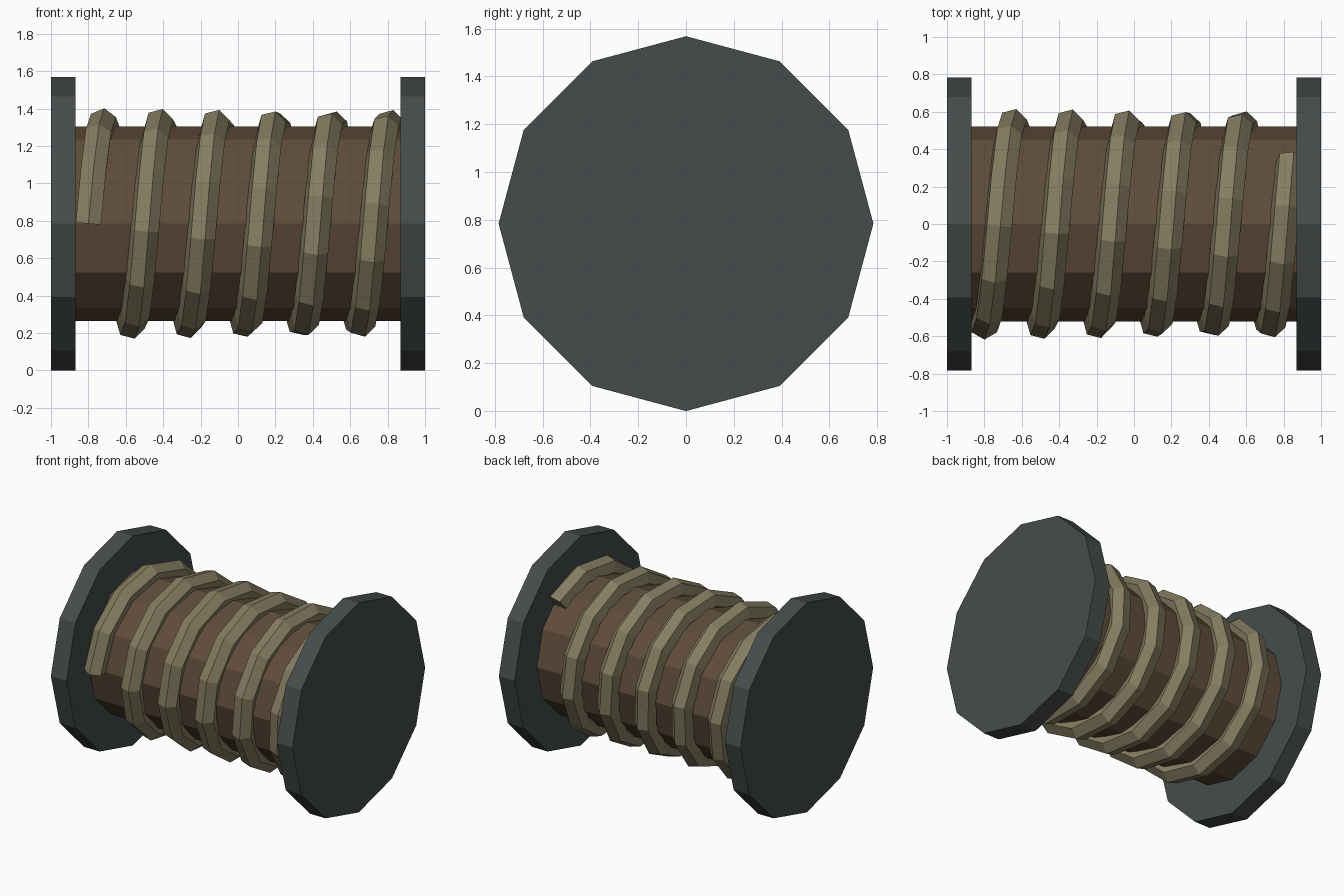
import bpy, bmesh
from math import sin, cos, pi, radians

if "Cube" in bpy.data.objects:
    bpy.data.objects.remove(bpy.data.objects["Cube"])

CZ = 0.784  # height of the spool axis


def material(name, color):
    m = bpy.data.materials.new(name)
    m.diffuse_color = (*color, 1)
    m.use_nodes = True
    m.node_tree.nodes["Principled BSDF"].inputs["Base Color"].default_value = m.diffuse_color
    return m


def sweep(name, rings, mat):
    """Skin a list of equal-sized point rings and cap both ends."""
    bm = bmesh.new()
    loops = [[bm.verts.new(p) for p in ring] for ring in rings]
    n = len(loops[0])
    for a, b in zip(loops, loops[1:]):
        for i in range(n):
            j = (i + 1) % n
            bm.faces.new((a[i], a[j], b[j], b[i]))
    bm.faces.new(loops[0])
    bm.faces.new(loops[-1])
    bmesh.ops.recalc_face_normals(bm, faces=bm.faces[:])
    mesh = bpy.data.meshes.new(name)
    bm.to_mesh(mesh)
    bm.free()
    mesh.materials.append(mat)
    obj = bpy.data.objects.new(name, mesh)
    bpy.context.collection.objects.link(obj)
    return obj


def disc(name, x0, x1, radius, mat):
    """Twelve-sided cylinder along x with a corner at the top."""
    rings = [[(x, radius * sin(i * pi / 6), CZ + radius * cos(i * pi / 6))
              for i in range(12)] for x in (x0, x1)]
    return sweep(name, rings, mat)


metal = material("dark_metal", (0.060, 0.073, 0.070))
wood = material("wood", (0.115, 0.073, 0.042))
hemp = material("hemp", (0.235, 0.205, 0.120))

# Drum and end plates
disc("drum", -0.88, 0.88, 0.52, wood)
disc("left_end_plate", -1.0, -0.87, 0.784, metal)
disc("right_end_plate", 0.87, 1.0, 0.784, metal)

# Rope: hexagonal section wound round the drum, starting at the front
R, r, pitch, x_start = 0.54, 0.078, 0.305, -0.80
steps, total = 65, radians(1929)
slope = pitch / (2 * pi * R)
rings = []
for k in range(steps + 1):
    t = total * k / steps
    roll = radians(15) * min(1, t / pi)  # section settles over the first half turn
    ring = []
    for i in range(6):
        a = roll + i * pi / 3
        out, side = R + r * cos(a), r * sin(a)
        along = -side * slope  # keeps the section square to the path
        ring.append((x_start + pitch * t / (2 * pi) + side,
                     -out * cos(t) + along * sin(t),
                     CZ + out * sin(t) + along * cos(t)))
    rings.append(ring)
sweep("rope", rings, hemp)
